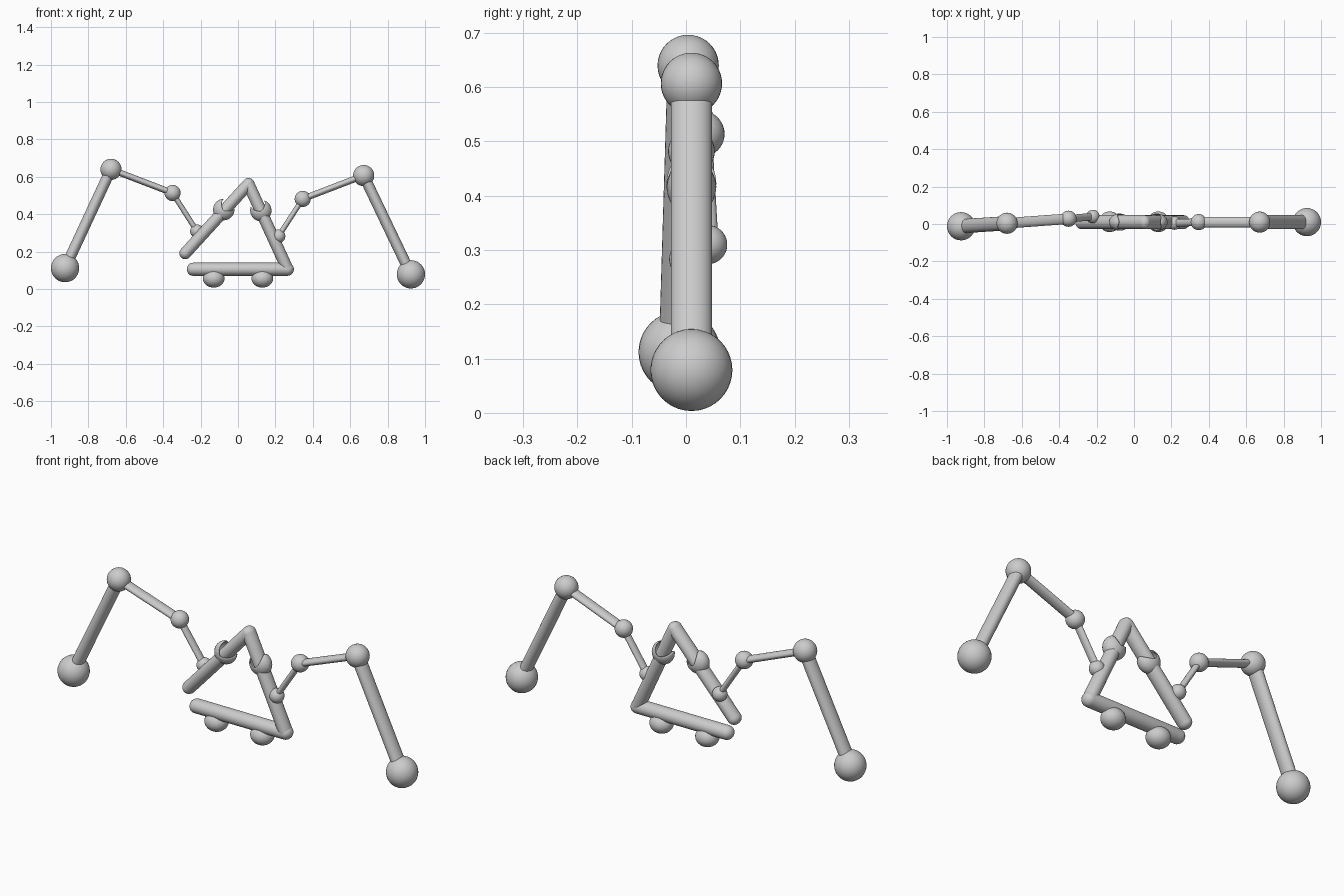
import bpy, bmesh, math
from mathutils import Vector, Matrix

if "Cube" in bpy.data.objects:
    bpy.data.objects.remove(bpy.data.objects["Cube"])

grey = bpy.data.materials.new("light grey")
grey.diffuse_color = (0.6, 0.6, 0.6, 1)
grey.use_nodes = True
grey.node_tree.nodes["Principled BSDF"].inputs["Base Color"].default_value = grey.diffuse_color


def finish(name, bm, matrix):
    bmesh.ops.recalc_face_normals(bm, faces=bm.faces)
    for f in bm.faces:
        f.smooth = True
    # keep hard rims sharp
    for e in bm.edges:
        if len(e.link_faces) == 2 and e.calc_face_angle() > math.radians(40):
            e.smooth = False
    me = bpy.data.meshes.new(name)
    bm.to_mesh(me)
    bm.free()
    me.transform(matrix)
    me.materials.append(grey)
    ob = bpy.data.objects.new(name, me)
    bpy.context.collection.objects.link(ob)
    return ob


def frame(origin, direction):
    """Local z along direction, local y close to world y."""
    z = Vector(direction).normalized()
    x = Vector((0, 1, 0)).cross(z).normalized()
    y = z.cross(x)
    m = Matrix((x, y, z)).transposed().to_4x4()
    m.translation = Vector(origin)
    return m


def ball(name, centre, radii):
    bm = bmesh.new()
    bmesh.ops.create_uvsphere(bm, u_segments=32, v_segments=20, radius=1)
    return finish(name, bm, Matrix.Translation(centre) @ Matrix.Diagonal((*radii, 1)))


def rod(name, a, b, rx, ry, cap=0.0, n=28):
    """Oval rod from a to b, with domed ends of length cap."""
    a, b = Vector(a), Vector(b)
    length = (b - a).length
    steps = [math.radians(d) for d in (8, 25, 42, 60, 75, 90)] if cap else [math.pi / 2]
    profile = [(-cap * math.cos(t), math.sin(t)) for t in steps]
    profile += [(length + cap * math.cos(t), math.sin(t)) for t in reversed(steps)]
    bm = bmesh.new()
    rings = [[bm.verts.new((rx * s * math.cos(2 * math.pi * i / n),
                            ry * s * math.sin(2 * math.pi * i / n), z))
              for i in range(n)] for z, s in profile]
    for lo, hi in zip(rings, rings[1:]):
        for i in range(n):
            j = (i + 1) % n
            bm.faces.new((lo[i], lo[j], hi[j], hi[i]))
    bm.faces.new(rings[0])
    bm.faces.new(rings[-1])
    return finish(name, bm, frame(a, b - a))


def eye_cup(name, centre, direction, n=36, rows=12):
    """Cup round a bar: the rim peaks at both sides and dips front and back."""
    bm = bmesh.new()
    rings = []
    for k in range(rows):
        ring = []
        for i in range(n):
            a = 2 * math.pi * i / n
            rim = math.radians(-4 + 48 * abs(math.cos(a)) ** 1.5)
            lat = math.radians(-84) + (rim + math.radians(84)) * k / (rows - 1)
            ring.append(bm.verts.new((0.057 * math.cos(lat) * math.cos(a),
                                      0.046 * math.cos(lat) * math.sin(a),
                                      0.058 * math.sin(lat))))
        rings.append(ring)
    for lo, hi in zip(rings, rings[1:]):
        for i in range(n):
            j = (i + 1) % n
            bm.faces.new((lo[i], lo[j], hi[j], hi[i]))
    bm.faces.new(rings[0])
    ob = finish(name, bm, frame(centre, direction))
    shell = ob.modifiers.new("thickness", "SOLIDIFY")
    shell.thickness = 0.004
    shell.offset = -1


# Body: open triangle of three rounded bars
apex, corner = (0.056, 0.01, 0.562), (0.265, 0.01, 0.106)
left_end, base_end = (-0.282, 0.01, 0.192), (-0.24, 0.01, 0.106)
rod("left_bar", left_end, apex, 0.032, 0.037, 0.032)
rod("right_bar", corner, apex, 0.032, 0.037, 0.032)
rod("base_bar", base_end, corner, 0.035, 0.037, 0.034)

# Eyes wrapped round the slanted bars
eye_cup("left_eye", (-0.076, 0.01, 0.425), Vector(apex) - Vector(left_end))
eye_cup("right_eye", (0.122, 0.01, 0.42), Vector(apex) - Vector(corner))

# Feet under the base
for side, x in (("left", -0.13), ("right", 0.13)):
    ball(side + "_foot", (x, 0.012, 0.057), (0.058, 0.055, 0.049))

# Arms: shoulder, mid joint, elbow and hand balls joined by oval rods
arms = {
    "left": [(-0.22, 0.04, 0.31), (-0.35, 0.028, 0.514),
             (-0.679, 0.004, 0.64), (-0.9245, -0.012, 0.112)],
    "right": [(0.217, 0.005, 0.283), (0.346, 0.01, 0.482),
              (0.672, 0.01, 0.607), (0.9245, 0.01, 0.079)],
}
balls = [("shoulder", 0.036), ("mid_joint", 0.043), ("elbow", 0.0565), ("hand", 0.0755)]
rods = [("inner_arm", 0.014, 0.02), ("upper_arm", 0.017, 0.028), ("forearm", 0.029, 0.038)]
for side, pts in arms.items():
    for (part, r), p in zip(balls, pts):
        ball(f"{side}_{part}", p, (r, r, r))
    for (part, rx, ry), a, b in zip(rods, pts, pts[1:]):
        rod(f"{side}_{part}", a, b, rx, ry)
